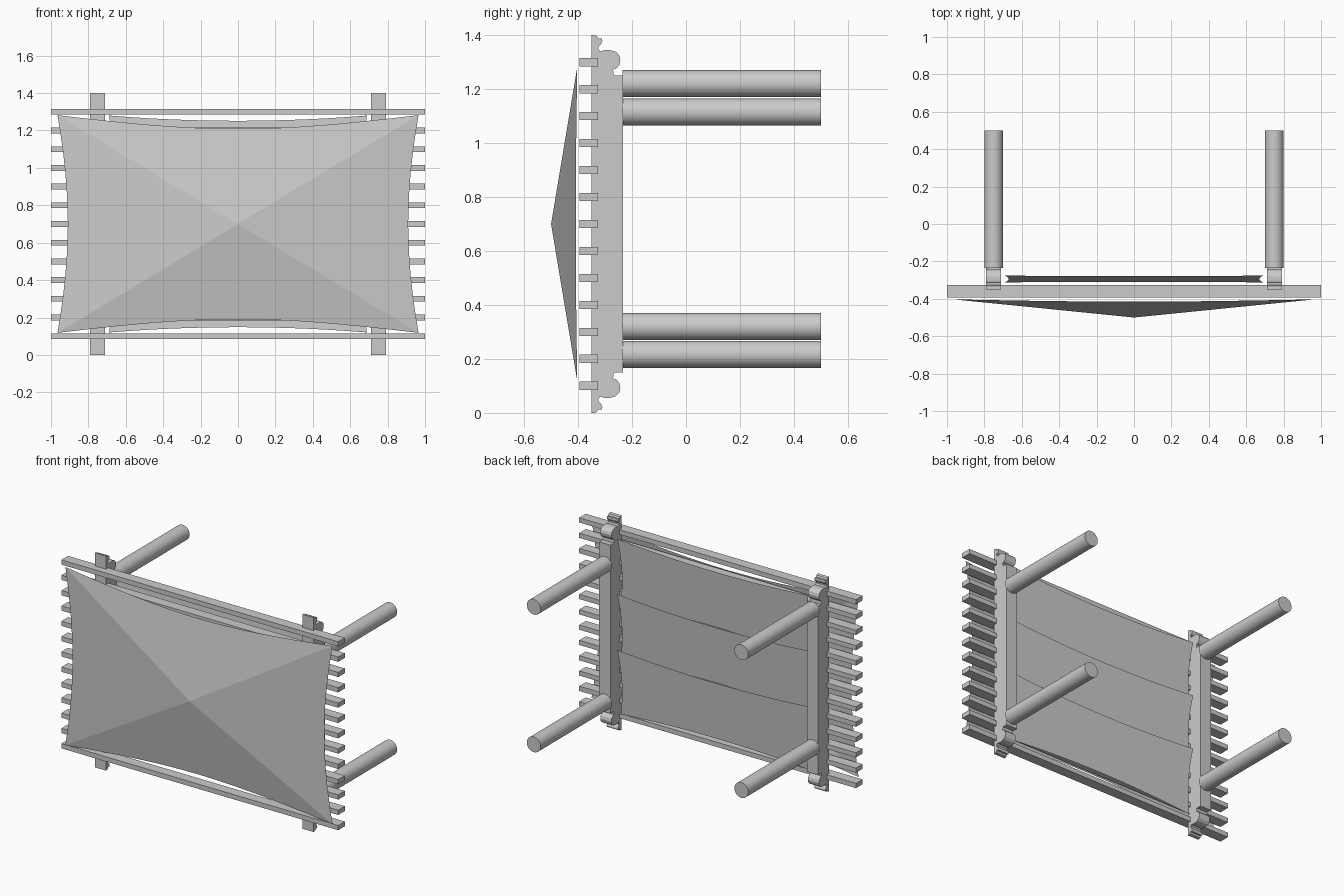
import bpy, bmesh, math
from mathutils import Vector

if "Cube" in bpy.data.objects:
    bpy.data.objects.remove(bpy.data.objects["Cube"])


def make_object(name, verts, faces):
    mesh = bpy.data.meshes.new(name)
    mesh.from_pydata(verts, [], faces)
    bm = bmesh.new()
    bm.from_mesh(mesh)
    bmesh.ops.remove_doubles(bm, verts=bm.verts, dist=1e-5)
    bmesh.ops.recalc_face_normals(bm, faces=bm.faces)
    bm.to_mesh(mesh)
    bm.free()
    ob = bpy.data.objects.new(name, mesh)
    bpy.context.collection.objects.link(ob)
    return ob


def box(name, center, size):
    bpy.ops.mesh.primitive_cube_add(size=1, location=center)
    ob = bpy.context.object
    ob.name = name
    ob.scale = size
    return ob


def sag(t):
    return 4 * t * (1 - t)


# Cross slats
for i in range(13):
    box(f"slat_{i + 1}", (0, -0.36, 0.1 + 0.1 * i), (2, 0.068, 0.031))

# Side beams with scrolled ends: one end profile (y, z), mirrored about the middle
end = [(-0.233, 1.25), (-0.268, 1.25), (-0.27, 1.272), (-0.257, 1.277),
       (-0.247, 1.29), (-0.243, 1.308), (-0.248, 1.326), (-0.26, 1.338),
       (-0.28, 1.344), (-0.302, 1.344), (-0.318, 1.34), (-0.325, 1.348),
       (-0.325, 1.358), (-0.315, 1.366), (-0.31, 1.378), (-0.312, 1.388),
       (-0.325, 1.387), (-0.331, 1.397), (-0.34, 1.4), (-0.35, 1.4)]
outline = end + [(y, 1.4 - z) for y, z in reversed(end)]
n = len(outline)
for side, label in ((-1, "left"), (1, "right")):
    verts = [(side * x, y, z) for x in (0.71, 0.79) for y, z in outline]
    faces = [tuple(range(n)), tuple(range(n, 2 * n))]
    faces += [(i, (i + 1) % n, n + (i + 1) % n, n + i) for i in range(n)]
    make_object(f"{label}_beam", verts, faces)

# Round posts, right pair set slightly lower than the left pair
for x, heights, label in ((-0.75, (1.22, 0.32), "left"), (0.75, (1.115, 0.217), "right")):
    for z, pos in zip(heights, ("upper", "lower")):
        bpy.ops.mesh.primitive_cylinder_add(vertices=32, radius=0.05, depth=0.735,
                                            location=(x, 0.1325, z),
                                            rotation=(math.pi / 2, 0, 0))
        bpy.context.object.name = f"{label}_{pos}_post"
        bpy.ops.object.shade_smooth_by_angle()

# Pyramid canopy with edges curved inwards
apex = Vector((0, -0.5, 0.7))
corners = [Vector((x, -0.403, z)) for x, z in
           ((-0.965, 0.118), (0.965, 0.118), (0.965, 1.282), (-0.965, 1.282))]
steps = 16
rim = []
for k in range(4):
    a, b = corners[k], corners[(k + 1) % 4]
    depth = 0.125 if k % 2 == 0 else 0.057
    for s in range(steps):
        t = s / steps
        p = a.lerp(b, t)
        rim.append(p.lerp(apex, depth * sag(t)))
m = len(rim)
make_object("canopy", rim + [apex], [(i, (i + 1) % m, m) for i in range(m)])

# Three overlapping shade panels between the beams, each tilted with curved-in edges
for k in range(3):
    z0, z1 = 0.12 + 0.363 * k, 0.554 + 0.363 * k
    nu, nv = 16, 8
    verts = []
    for j in range(nv + 1):
        v = j / nv
        for i in range(nu + 1):
            u = i / nu
            half = 0.69 - 0.02 * sag(v)
            w = v + 0.065 * sag(u) * (1 - 2 * v)
            verts.append(((2 * u - 1) * half, -0.312 + 0.036 * w, z0 + (z1 - z0) * w))
    r = nu + 1
    faces = [(j * r + i, j * r + i + 1, (j + 1) * r + i + 1, (j + 1) * r + i)
             for j in range(nv) for i in range(nu)]
    make_object(f"shade_panel_{k + 1}", verts, faces)
